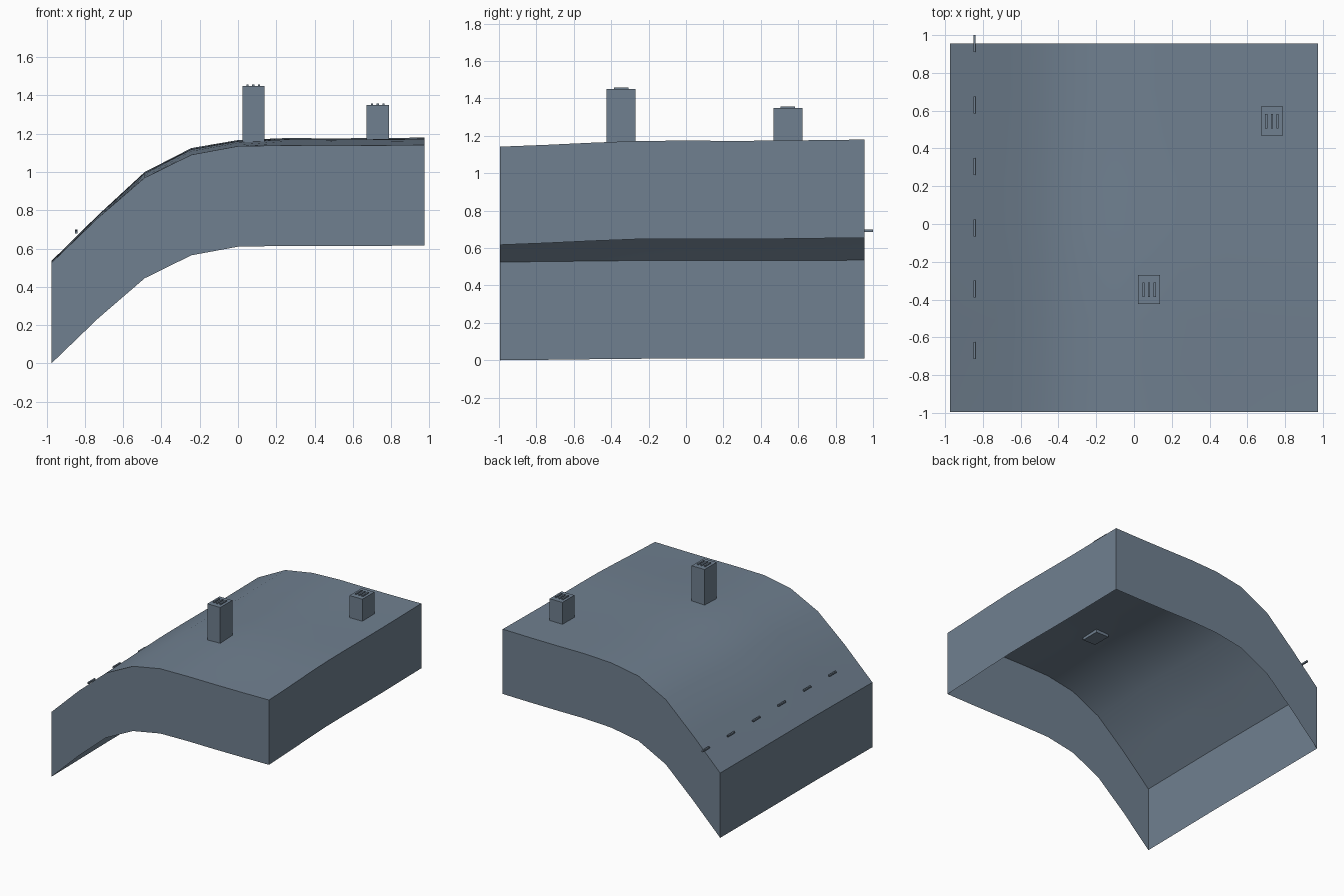
import bpy
import bmesh
import math

cube = bpy.data.objects.get("Cube")
if cube:
    bpy.data.objects.remove(cube, do_unlink=True)

slate = bpy.data.materials.new("slate_grey")
slate.use_nodes = True
colour = (0.162, 0.216, 0.279, 1)
slate.diffuse_color = colour
slate.node_tree.nodes["Principled BSDF"].inputs["Base Color"].default_value = colour

# Hill cross-section from the low edge to the plateau, and its rise to the back
SIZE, BACK, DEPTH, CELLS = 1.95, 0.955, 0.525, 8
FRONT = BACK - SIZE
SECTION = [0.525, 0.76, 0.97, 1.09, 1.135, 1.139, 1.138, 1.139, 1.142]
LIFT = [0.01, 0.015, 0.03, 0.035, 0.032, 0.038, 0.038, 0.038, 0.038]
RISE = [0, 0.25, 0.55, 0.8, 0.85, 0.82, 0.84, 0.92, 1]


def finish(bm, name):
    bmesh.ops.recalc_face_normals(bm, faces=bm.faces)
    mesh = bpy.data.meshes.new(name)
    bm.to_mesh(mesh)
    bm.free()
    mesh.materials.append(slate)
    obj = bpy.data.objects.new(name, mesh)
    bpy.context.collection.objects.link(obj)
    return obj


def box(name, centre, size):
    bm = bmesh.new()
    bmesh.ops.create_cube(bm, size=1)
    for v in bm.verts:
        v.co = [c + p * s for c, p, s in zip(centre, v.co, size)]
    return finish(bm, name)


def sample(values, t):
    i = min(int(t), CELLS - 1)
    return values[i] + (values[i + 1] - values[i]) * (t - i)


def ground_height(x, y):
    u = min(max((x + SIZE / 2) / SIZE, 0), 1) * CELLS
    v = min(max((y - FRONT) / SIZE, 0), 1) * CELLS
    return sample(SECTION, u) + sample(LIFT, u) * sample(RISE, v)


# Hill surface with a skirt hanging from its rim, open underneath
bm = bmesh.new()
bmesh.ops.create_grid(bm, x_segments=CELLS, y_segments=CELLS, size=SIZE / 2)
for v in bm.verts:
    v.co.y += BACK - SIZE / 2
    v.co.z = ground_height(v.co.x, v.co.y)
rim = [e for e in bm.edges if e.is_boundary]
skirt = bmesh.ops.extrude_edge_only(bm, edges=rim)["geom"]
for v in skirt:
    if isinstance(v, bmesh.types.BMVert):
        v.co.z -= DEPTH
hill = finish(bm, "hill")
bpy.ops.object.select_all(action="DESELECT")
hill.select_set(True)
bpy.context.view_layer.objects.active = hill
bpy.ops.object.shade_smooth_by_angle(angle=math.radians(40))

# Towers with three slim bars on each roof
for name, x, y, bottom, top in (("tall_tower", 0.08, -0.347, 1.14, 1.45),
                                ("short_tower", 0.73, 0.545, 1.165, 1.35)):
    box(name, (x, y, (bottom + top) / 2), (0.115, 0.154, top - bottom))
    for i in (-1, 0, 1):
        box(name + "_roof_bar", (x + i * 0.03, y, top + 0.003),
            (0.012, 0.077, 0.01))

# Row of short rods above the low slope
for i in range(6):
    y = 0.955 - i * 0.325
    z = ground_height(-0.845, y) + 0.03
    box("slope_rod", (-0.845, y, z), (0.012, 0.09, 0.012))
